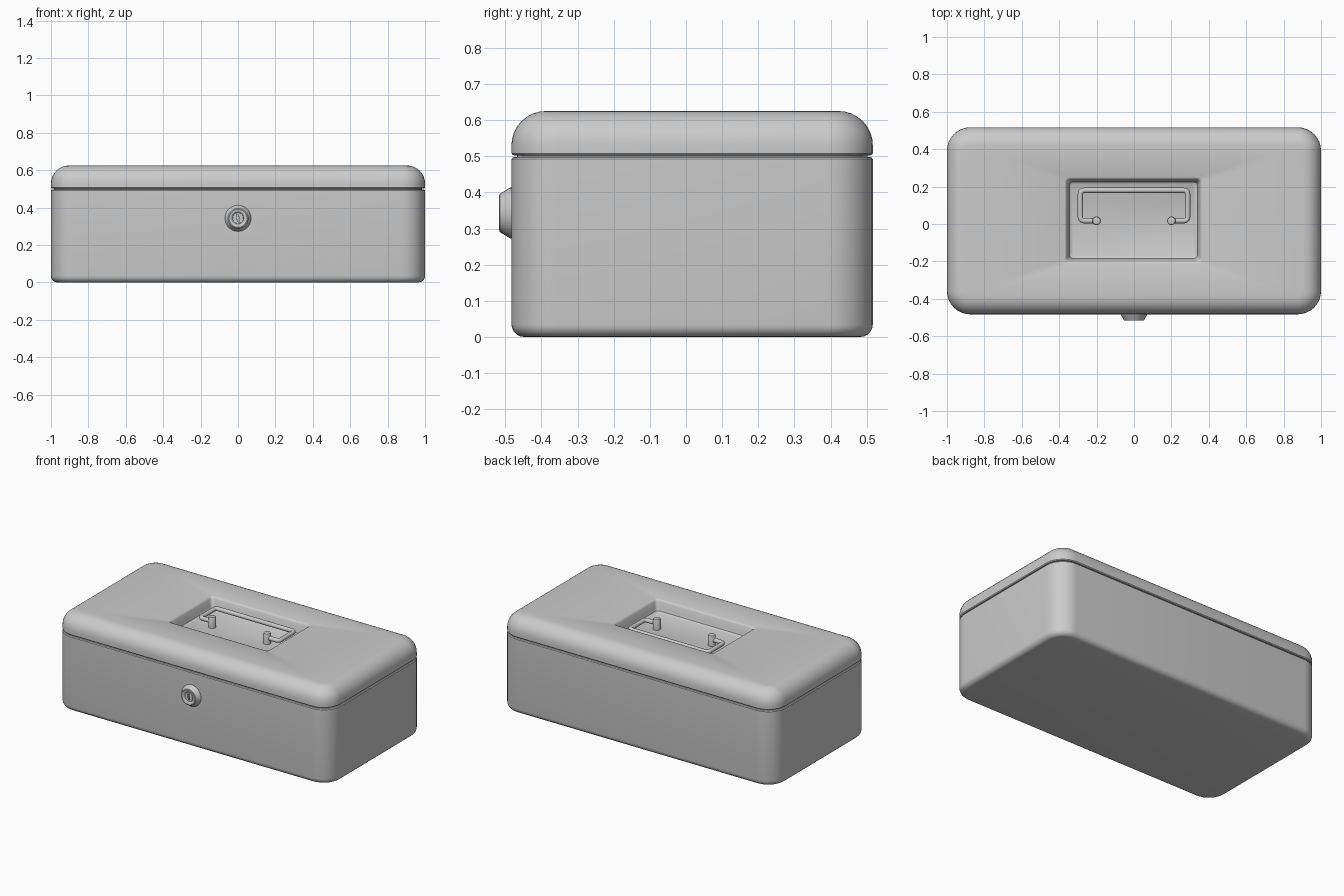
import bpy, bmesh
from math import sin, cos, pi, radians
from mathutils import Vector

if "Cube" in bpy.data.objects:
    bpy.data.objects.remove(bpy.data.objects["Cube"])

CY = 0.017            # centre of the box in y
HX, HY, R = 1.0, 0.5, 0.125


def finish(name, bm, angle=35):
    bmesh.ops.recalc_face_normals(bm, faces=bm.faces)
    me = bpy.data.meshes.new(name)
    bm.to_mesh(me)
    bm.free()
    ob = bpy.data.objects.new(name, me)
    bpy.context.collection.objects.link(ob)
    bpy.ops.object.select_all(action='DESELECT')
    ob.select_set(True)
    bpy.context.view_layer.objects.active = ob
    bpy.ops.object.shade_smooth_by_angle(angle=radians(angle))
    return ob


def rounded_rect(cx, cy, hx, hy, r, z, n=8):
    pts = []
    for q, (sx, sy) in enumerate(((1, 1), (-1, 1), (-1, -1), (1, -1))):
        for i in range(n + 1):
            a = pi / 2 * (q + i / n)
            pts.append((cx + sx * (hx - r) + r * cos(a), cy + sy * (hy - r) + r * sin(a), z))
    return pts


def loft(name, rings, angle=35):
    bm = bmesh.new()
    loops = [[bm.verts.new(p) for p in ring] for ring in rings]
    for a, b in zip(loops, loops[1:]):
        for i in range(len(a)):
            j = (i + 1) % len(a)
            bm.faces.new((a[i], a[j], b[j], b[i]))
    bm.faces.new(loops[0])
    bm.faces.new(loops[-1])
    return finish(name, bm, angle)


def shell(inset, z):
    return rounded_rect(0, CY, HX - inset, HY - inset, max(R - inset, 0.02), z)


def circle(cx, cy, r, z, n=32):
    return [(cx + r * cos(2 * pi * i / n), cy + r * sin(2 * pi * i / n), z) for i in range(n)]


def arc(n):
    return [pi / 2 * i / n for i in range(n + 1)]


# Body with rounded bottom edge, and a neck that fills the seam below the lid
body = [shell(0.035 * (1 - sin(a)), 0.035 * (1 - cos(a))) for a in arc(5)]
body += [shell(0, 0.492), shell(0.004, 0.497), shell(0.015, 0.498), shell(0.015, 0.504)]
loft("box_body", body)

# Lid with large rounded edge and sunken tray for the handle
lid = [shell(0.015, 0.502), shell(0.004, 0.503), shell(0, 0.508)]
lid += [shell(0.095 * (1 - cos(a)), 0.53 + 0.095 * sin(a)) for a in arc(8)]
for inset, r, z in ((0, 0.02, 0.625), (0.007, 0.02, 0.622), (0.013, 0.02, 0.613),
                    (0.02, 0.02, 0.575), (0.026, 0.02, 0.558), (0.038, 0.02, 0.55)):
    lid.append(rounded_rect(-0.003, 0.02, 0.368 - inset, 0.23 - inset, r, z))
loft("lid", lid)

# Handle posts with softened tops
for side, label in ((-1, "left"), (1, "right")):
    rings = [circle(side * 0.2, 0.017, r, z, 20)
             for r, z in ((0.023, 0.545), (0.023, 0.613), (0.020, 0.619), (0.014, 0.621))]
    loft("handle_post_" + label, rings)

# Handle: one half of the path with a rounded corner, mirrored into a full bail
half = [(-0.2, 0.017)]
for x, y, a0, a1 in ((-0.267, 0.037, 1.5 * pi, pi), (-0.267, 0.16, pi, pi / 2)):
    half += [(x + 0.02 * cos(a0 + (a1 - a0) * i / 5), y + 0.02 * sin(a0 + (a1 - a0) * i / 5))
             for i in range(6)]
path = half + [(-x, y) for x, y in reversed(half)]
bm = bmesh.new()
loops = []
for i, p in enumerate(path):
    prev, nxt = Vector(path[max(i - 1, 0)]), Vector(path[min(i + 1, len(path) - 1)])
    t = (nxt - prev).normalized()
    side = Vector((-t.y, t.x, 0))
    loops.append([bm.verts.new(Vector((*p, 0.587)) + 0.014 * (side * cos(k * pi / 6) + Vector((0, 0, sin(k * pi / 6)))))
                  for k in range(12)])
for a, b in zip(loops, loops[1:]):
    for k in range(12):
        bm.faces.new((a[k], a[(k + 1) % 12], b[(k + 1) % 12], b[k]))
bm.faces.new(loops[0])
bm.faces.new(loops[-1])
finish("handle", bm, 50)

# Lock: turned profile (radius, distance out from the front face)
profile = ((0.070, -0.01), (0.070, 0.004), (0.053, 0.032), (0.048, 0.034),
           (0.036, 0.031), (0.031, 0.026), (0.029, 0.026), (0.028, 0.030))
lock = loft("lock", [[(x, -0.483 - z, 0.343 + y) for x, y, z in circle(0, 0, r, d)]
                     for r, d in profile], 25)

# Keyhole: stepped slot cut into the lock
for x, z, w, h in ((-0.003, 0.350, 0.008, 0.026), (0.003, 0.336, 0.008, 0.026)):
    bpy.ops.mesh.primitive_cube_add(size=1, location=(x, -0.513, z))
    cutter = bpy.context.object
    cutter.name = "keyhole_cutter"
    cutter.scale = (w, 0.03, h)
    cutter.hide_render = True
    cutter.hide_set(True)
    cut = lock.modifiers.new("keyhole", 'BOOLEAN')
    cut.operation = 'DIFFERENCE'
    cut.object = cutter
